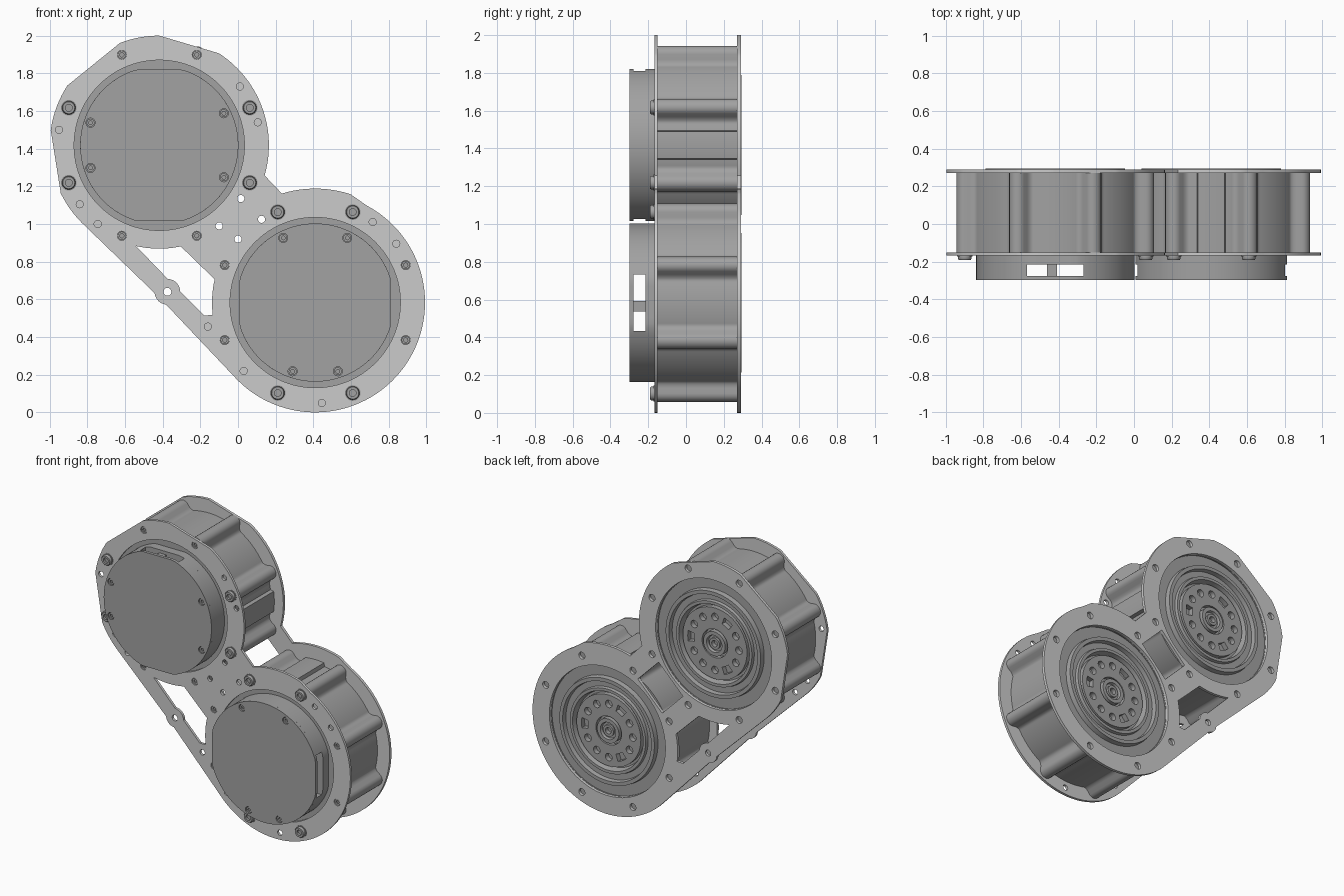
import bpy, bmesh, math
from math import sin, cos, radians, pi, sqrt

if "Cube" in bpy.data.objects:
    bpy.data.objects.remove(bpy.data.objects["Cube"])

UP, LOW = (-0.418, 1.418), (0.41, 0.583)      # motor axes in the x-z plane
LUG = (-0.375, 0.64)                          # eyelet on the strap

dark = bpy.data.materials.new("dark_grey")
dark.diffuse_color = (0.36, 0.36, 0.36, 1)
dark.use_nodes = True
dark.node_tree.nodes["Principled BSDF"].inputs["Base Color"].default_value = dark.diffuse_color


def arc(c, r, a0, a1, n=24):
    return [(c[0] + r * cos(radians(a0 + (a1 - a0) * i / n)),
             c[1] + r * sin(radians(a0 + (a1 - a0) * i / n))) for i in range(n + 1)]


def circle(c, r, n=24):
    return arc(c, r, 0, 360, n)[:-1]


def finish(ob, mat):
    bpy.ops.object.select_all(action='DESELECT')
    ob.select_set(True)
    bpy.context.view_layer.objects.active = ob
    if ob.type == 'CURVE':
        bpy.ops.object.convert(target='MESH')
        ob = bpy.context.view_layer.objects.active
    bpy.ops.object.shade_smooth_by_angle(angle=radians(35))
    if mat:
        ob.data.materials.clear()
        ob.data.materials.append(mat)
    return ob


def slab(name, loops, y0, y1, origin=(0, 0), turn=0, mat=dark):
    """Filled x-z outline with holes, thick from y0 to y1."""
    cu = bpy.data.curves.new(name, 'CURVE')
    cu.dimensions, cu.fill_mode = '2D', 'BOTH'
    cu.extrude = (y1 - y0) / 2
    t = radians(turn)
    for loop in loops:
        sp = cu.splines.new('POLY')
        sp.points.add(len(loop) - 1)
        sp.use_cyclic_u = True
        for p, (x, z) in zip(sp.points, loop):
            p.co = (x * cos(t) - z * sin(t), x * sin(t) + z * cos(t), 0, 1)
    ob = bpy.data.objects.new(name, cu)
    bpy.context.collection.objects.link(ob)
    ob.location = (origin[0], (y0 + y1) / 2, origin[1])
    ob.rotation_euler = (pi / 2, 0, 0)
    return finish(ob, mat)


def lathe(name, c, profile, n=64):
    """Revolve (radius, y) points about a y axis through c."""
    bm = bmesh.new()
    rings = []
    for r, y in profile:
        if r == 0:
            rings.append([bm.verts.new((0, y, 0))] * n)
        else:
            rings.append([bm.verts.new((r * cos(2 * pi * i / n), y, r * sin(2 * pi * i / n)))
                          for i in range(n)])
    for a, b in zip(rings, rings[1:]):
        for i in range(n):
            j = (i + 1) % n
            vs = list(dict.fromkeys((a[i], a[j], b[j], b[i])))
            if len(vs) > 2:
                bm.faces.new(vs)
    bmesh.ops.recalc_face_normals(bm, faces=bm.faces)
    me = bpy.data.meshes.new(name)
    bm.to_mesh(me)
    bm.free()
    ob = bpy.data.objects.new(name, me)
    bpy.context.collection.objects.link(ob)
    ob.location = (c[0], 0, c[1])
    return finish(ob, dark)


def bosses(c):
    return [(c[0] + 0.52 * cos(radians(22.5 + 45 * k)),
             c[1] + 0.52 * sin(radians(22.5 + 45 * k))) for k in range(8)]


# Shared plate outline: two chord-cut discs joined by a neck and a strap
outline = (arc(UP, 0.582, 57, -16) + arc(LOW, 0.605, 107, 72, 12) + arc(LOW, 0.583, 62, -135, 60)
           + arc(LUG, 0.068, 264, 186, 12) + arc(UP, 0.582, 225, 206, 6)
           + arc(UP, 0.582, 172, 147, 8) + arc(UP, 0.582, 111, 90, 8))
window = (arc(UP, 0.549, 257, 282, 8) + arc(LOW, 0.548, 167, 187, 8) + [(-0.18, 0.515)]
          + arc(LUG, 0.068, 2, 88, 10))
common = [outline, window, circle(LUG, 0.021), circle(UP, 0.452, 96), circle(LOW, 0.452, 96)]
common += [circle(p, 0.024) for p in bosses(UP) + bosses(LOW)]
small = [(0.01, 1.73), (0.105, 1.54), (-0.95, 1.5), (-0.84, 1.105), (-0.745, 1.0), (0.015, 1.135),
         (0.125, 1.025), (-0.1, 0.99), (0, 0.92), (0.715, 1.01), (0.84, 0.895), (-0.16, 0.455),
         (0.03, 0.22), (0.445, 0.05)]
slab("front_plate", common + [circle(p, 0.019) for p in small], -0.168, -0.15, mat=None)

# Back plate has an extra square window in the neck
neck = [(-0.004 - u + v, 1.0 + u + v) for u, v in
        ((-0.081, -0.094), (0.081, -0.094), (0.081, 0.096), (-0.081, 0.096))]
slab("back_plate", common + [neck], 0.27, 0.29, mat=None)


def housing_profile(n=360):
    """Round wall with eight filleted screw bosses and one flat-sided pad."""
    pts = []
    for i in range(n):
        a = 360 * i / n
        d = 0.52 * radians(abs(a % 45 - 22.5))
        if d < 0.045:
            r = 0.52 + sqrt(0.045 ** 2 - d * d)
        else:
            r = 0.488 + 0.032 * max(0, (0.08 - d) / 0.035) ** 2
        if min(a, 360 - a) < 9:
            r = 0.512
        pts.append((r * cos(radians(a)), r * sin(radians(a))))
    return pts


cap_outline = [(x, max(-0.4025, min(0.4025, z))) for x, z in circle((0, 0), 0.42, 96)]
cap_screws = [(-0.365, 0.12), (-0.365, -0.12), (0.343, 0.17), (0.343, -0.17)]

for tag, c, turn in (("upper", UP, 0), ("lower", LOW, 90)):
    # Housing ring
    slab(tag + "_housing", [housing_profile(), circle((0, 0), 0.45, 96)], -0.15, 0.27, c, turn)
    lathe(tag + "_front_cover", c, [(0, -0.153), (0.452, -0.153), (0.452, -0.12), (0, -0.12)], 96)

    # Driver cap: base, slotted middle layer with connector post, face
    slab(tag + "_cap_base", [cap_outline], -0.215, -0.15, c, turn)
    for side, a in (("left", 180), ("right", 0)):
        slab(tag + "_cap_side_" + side, [arc((0, 0), 0.42, a - 69, a + 69, 48)],
             -0.277, -0.215, c, turn)
    slab(tag + "_connector_post", [[(-0.045, -0.36), (0.01, -0.36), (0.01, 0.38), (-0.045, 0.38)]],
         -0.277, -0.215, c, turn)
    slab(tag + "_cap_face", [cap_outline] + [circle(p, 0.024) for p in cap_screws],
         -0.298, -0.277, c, turn)
    for x, z in cap_screws:
        p = (c[0] + x, c[1] + z) if turn == 0 else (c[0] - z, c[1] + x)
        lathe(tag + "_cap_screw", p, [(0.021, -0.277), (0.021, -0.292), (0.01, -0.292),
                                      (0.01, -0.282), (0, -0.282)], 20)

    # Plate screws: four raised socket heads, four flush
    for k, p in enumerate(bosses(c)):
        raised = (k % 4 in (0, 3)) if turn == 0 else (k % 4 in (1, 2))
        if raised:
            lathe(tag + "_socket_screw", p,
                  [(0.042, -0.166), (0.042, -0.172), (0.036, -0.172), (0.036, -0.184), (0.032, -0.19),
                   (0.018, -0.19), (0.018, -0.174), (0, -0.174)], 24)
        else:
            lathe(tag + "_flush_screw", p, [(0.022, -0.15), (0.022, -0.164), (0.011, -0.164),
                                            (0.011, -0.154), (0, -0.154)], 20)

    # Output side: stepped rings, floor and hub
    lathe(tag + "_output_rings", c,
          [(0.451, 0.262), (0.375, 0.262), (0.37, 0.295),
           (0.345, 0.295), (0.34, 0.265), (0.3, 0.265), (0.295, 0.285), (0.275, 0.285),
           (0.265, 0.24), (0, 0.24)], 96)
    holes = []
    for k in range(12):
        a = 30 * k
        if k % 4 == 0:
            holes.append(arc((0, 0), 0.212, a - 10, a + 10, 6) + arc((0, 0), 0.162, a + 10, a - 10, 6))
        else:
            holes.append(circle((0.187 * cos(radians(a)), 0.187 * sin(radians(a))), 0.026, 20))
    slab(tag + "_output_hub", [circle((0, 0), 0.25, 72), circle((0, 0), 0.1, 40)] + holes,
         0.24, 0.275, c)
    lathe(tag + "_hub_centre", c, [(0.085, 0.24), (0.085, 0.283), (0.06, 0.283), (0.055, 0.265),
                                   (0.04, 0.265), (0.04, 0.28), (0.022, 0.28), (0.022, 0.25),
                                   (0, 0.25)], 40)
